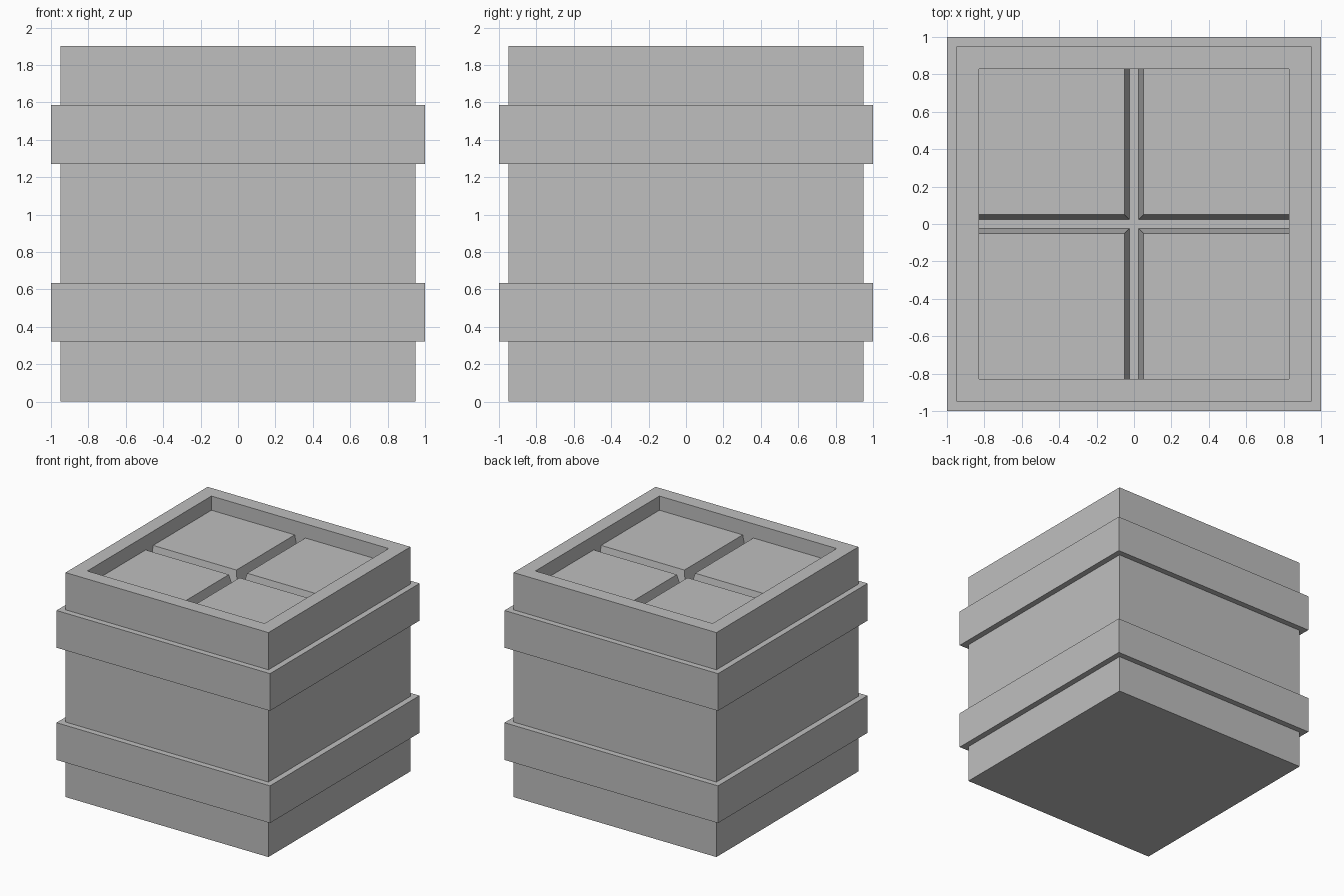
import bpy
import bmesh

cube = bpy.data.objects.get("Cube")
if cube:
    bpy.data.objects.remove(cube, do_unlink=True)

BODY = 0.95       # half width of the body
HEIGHT = 1.9
RECESS = 0.83     # half width of the sunken top
PANEL_TOP = 1.78
GROOVE_FLOOR = 1.66
GAP_TOP, GAP_FLOOR = 0.05, 0.025

grey = bpy.data.materials.new("light_grey")
grey.use_nodes = True
colour = (0.52, 0.52, 0.52, 1)
grey.diffuse_color = colour
bsdf = next(n for n in grey.node_tree.nodes if n.type == "BSDF_PRINCIPLED")
bsdf.inputs["Base Color"].default_value = colour


def add_object(name, bm):
    bmesh.ops.recalc_face_normals(bm, faces=bm.faces)
    mesh = bpy.data.meshes.new(name)
    bm.to_mesh(mesh)
    bm.free()
    mesh.materials.append(grey)
    obj = bpy.data.objects.new(name, mesh)
    bpy.context.collection.objects.link(obj)


def square(bm, half, z):
    return [bm.verts.new((x * half, y * half, z))
            for x, y in ((-1, -1), (1, -1), (1, 1), (-1, 1))]


def lathe_square(name, rings, closed=False):
    """Join square rings of (half width, height); cap the ends or close the loop."""
    bm = bmesh.new()
    loops = [square(bm, half, z) for half, z in rings]
    pairs = list(zip(loops, loops[1:]))
    if closed:
        pairs.append((loops[-1], loops[0]))
    else:
        bm.faces.new(loops[0])
        bm.faces.new(loops[-1])
    for low, high in pairs:
        for i in range(4):
            j = (i + 1) % 4
            bm.faces.new((low[i], low[j], high[j], high[i]))
    add_object(name, bm)


# Body with a raised rim around the sunken top
lathe_square("crate_body", [(BODY, 0), (BODY, HEIGHT),
                            (RECESS, HEIGHT), (RECESS, GROOVE_FLOOR)])

# Two bands wrapped around the body
for name, low, high in (("lower_band", 0.32, 0.635), ("upper_band", 1.27, 1.585)):
    lathe_square(name, [(BODY, low), (1, low), (1, high), (BODY, high)], closed=True)

# Four lid panels, tapered along the cross-shaped groove
for side, sx in (("left", 1), ("right", -1)):
    for end, sy in (("front", -1), ("back", 1)):
        bm = bmesh.new()
        bmesh.ops.create_cube(bm, size=2)
        for v in bm.verts:
            top = v.co.z > 0
            gap = GAP_TOP if top else GAP_FLOOR
            v.co = (sx * (RECESS if v.co.x > 0 else gap),
                    sy * (RECESS if v.co.y > 0 else gap),
                    PANEL_TOP if top else GROOVE_FLOOR)
        add_object(f"lid_panel_{end}_{side}", bm)
